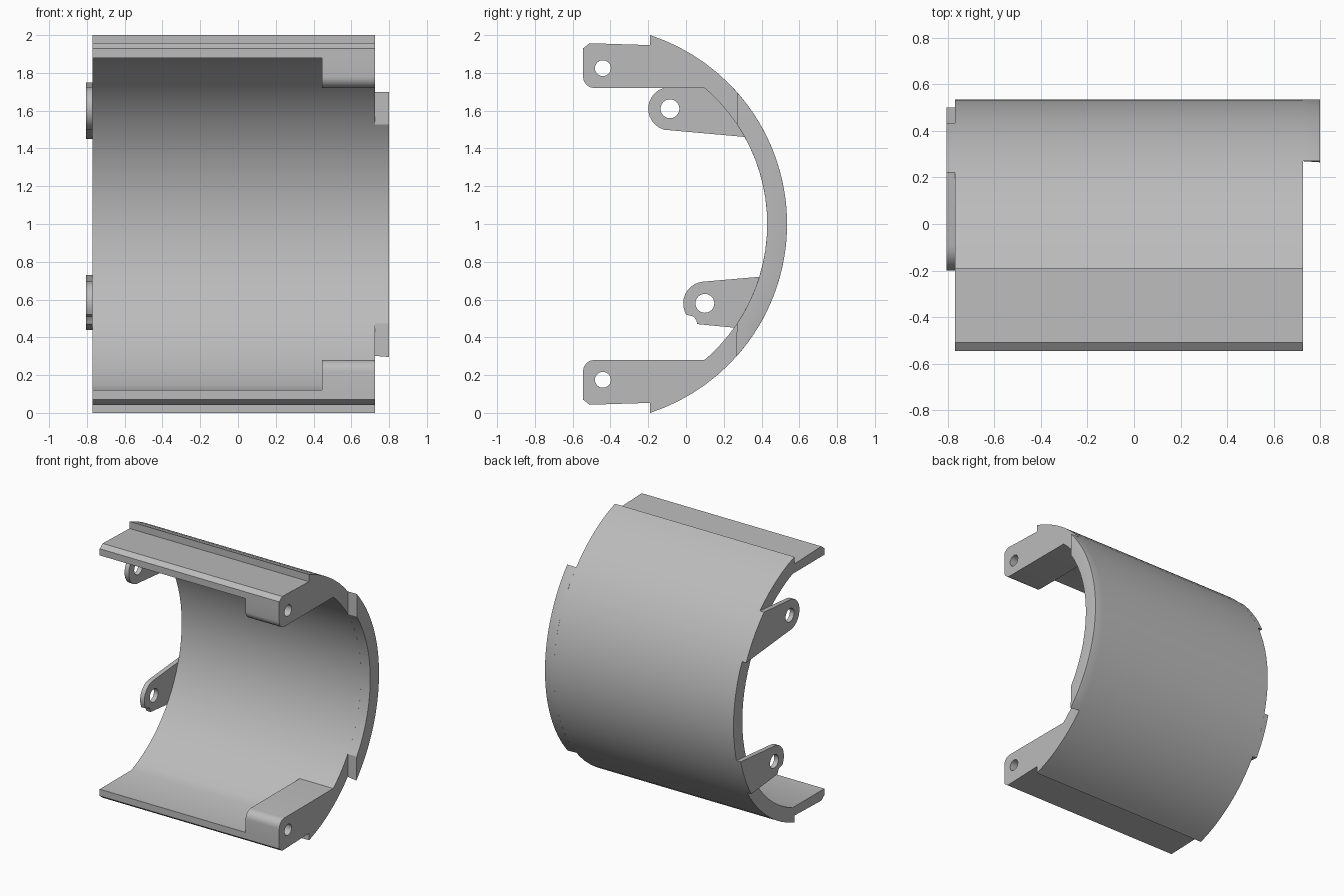
import bpy, bmesh, math

cube = bpy.data.objects.get("Cube")
if cube:
    bpy.data.objects.remove(cube, do_unlink=True)

grey = bpy.data.materials.new("plain_grey")
grey.use_nodes = True
grey.diffuse_color = (0.5, 0.5, 0.5, 1)
grey.node_tree.nodes["Principled BSDF"].inputs["Base Color"].default_value = (0.5, 0.5, 0.5, 1)

# Shared shell section, in the y-z plane
CY, CZ = -0.517, 1.0
R_OUT, R_IN = 1.052, 0.947
X_RIGHT, X_LEFT, X_TAB = -0.77, 0.725, 0.8


def arc(cy, cz, r, a0, a1, n):
    """Points on an arc, angles in degrees."""
    angles = [math.radians(a0 + (a1 - a0) * i / n) for i in range(n + 1)]
    return [(cy + r * math.cos(a), cz + r * math.sin(a)) for a in angles]


def shell_arc(r, a0, a1, n=32):
    return arc(CY, CZ, r, a0, a1, n)


def angle_at_z(r, z):
    return math.degrees(math.asin((z - CZ) / r))


def angle_at_y(r, y):
    return math.degrees(math.acos((y - CY) / r))


def flip(points):
    """Mirror a profile about mid height."""
    return [(y, 2 * CZ - z) for y, z in reversed(points)]


def extrude(name, outline, x0, x1, holes=(), round_rim=0):
    """Extrude a y-z outline with round holes along x."""
    curve = bpy.data.curves.new(name, "CURVE")
    curve.dimensions = "2D"
    curve.fill_mode = "BOTH"
    curve.extrude = (x1 - x0) / 2
    for loop in [outline] + [arc(y, z, r, 0, 345, 23) for y, z, r in holes]:
        spline = curve.splines.new("POLY")
        spline.points.add(len(loop) - 1)
        for point, (y, z) in zip(spline.points, loop):
            point.co = (y, z, 0, 1)
        spline.use_cyclic_u = True
    obj = bpy.data.objects.new(name, curve)
    bpy.context.collection.objects.link(obj)
    bpy.ops.object.select_all(action="DESELECT")
    obj.select_set(True)
    bpy.context.view_layer.objects.active = obj
    bpy.ops.object.convert(target="MESH")
    obj = bpy.context.view_layer.objects.active
    bm = bmesh.new()
    bm.from_mesh(obj.data)
    bmesh.ops.remove_doubles(bm, verts=bm.verts, dist=0.0005)
    middle = (x0 + x1) / 2
    for v in bm.verts:
        v.co = (v.co.z + middle, v.co.x, v.co.y)
    bmesh.ops.recalc_face_normals(bm, faces=bm.faces)
    if round_rim:
        def on_rim(v):
            return v.co.x > x1 - 0.001 and math.hypot(v.co.y - CY, v.co.z - CZ) > R_OUT - 0.005
        rim = [e for e in bm.edges if all(on_rim(v) for v in e.verts)]
        bmesh.ops.bevel(bm, geom=rim, offset=round_rim, segments=3,
                        profile=0.5, affect="EDGES", clamp_overlap=True)
    bm.to_mesh(obj.data)
    bm.free()
    obj.data.materials.clear()
    obj.data.materials.append(grey)
    bpy.ops.object.shade_smooth_by_angle(angle=math.radians(30))
    return obj


# Curved shell with a thin flange along its top and bottom edges
a_out, a_in = angle_at_z(R_OUT, 2), angle_at_z(R_IN, 1.88)
flange = [(-0.19, 1.947), (-0.51, 1.957), (-0.545, 1.93), (-0.545, 1.88)]
shell = shell_arc(R_OUT, -a_out, a_out) + flange
shell += shell_arc(R_IN, a_in, -a_in) + flip(flange)
extrude("curved_shell", shell, X_RIGHT, X_LEFT)

# Hinge blocks inside the flanges, at the left end
a_low = angle_at_z(R_IN, 1.72)
block = [(-0.545, 1.88)] + arc(-0.485, 1.78, 0.06, 180, 270, 6)
block += shell_arc(R_IN, a_low, a_in, 8)
hole = (-0.44, 1.825, 0.042)
extrude("upper_hinge_block", block, 0.445, X_LEFT, [hole])
extrude("lower_hinge_block", flip(block), 0.445, X_LEFT, [(hole[0], 2 - hole[1], hole[2])])

# Raised tab that continues the shell past its left end
t_out, t_in = angle_at_y(R_OUT, 0.27), angle_at_y(R_IN, 0.27)
tab = shell_arc(R_OUT, -t_out, t_out) + shell_arc(R_IN, t_in, -t_in)
extrude("end_tab", tab, X_LEFT, X_TAB, round_rim=0.03)

# Pierced lugs on the right end, ending flush with the outer shell
upper = arc(-0.085, 1.61, 0.115, 95, 255, 12)
upper += shell_arc(R_OUT, angle_at_z(R_OUT, 1.45), angle_at_z(R_OUT, 1.75), 8)
extrude("upper_lug", upper, -0.805, X_RIGHT, [(-0.085, 1.61, 0.05)])

lower = arc(0.1, 0.58, 0.115, 95, 200, 9)
lower += [(0.0, 0.52), (0.04, 0.51), (0.055, 0.49), (0.06, 0.47)]
lower += shell_arc(R_OUT, angle_at_z(R_OUT, 0.44), angle_at_z(R_OUT, 0.73), 8)
extrude("lower_lug", lower, -0.805, X_RIGHT, [(0.1, 0.58, 0.05)])
